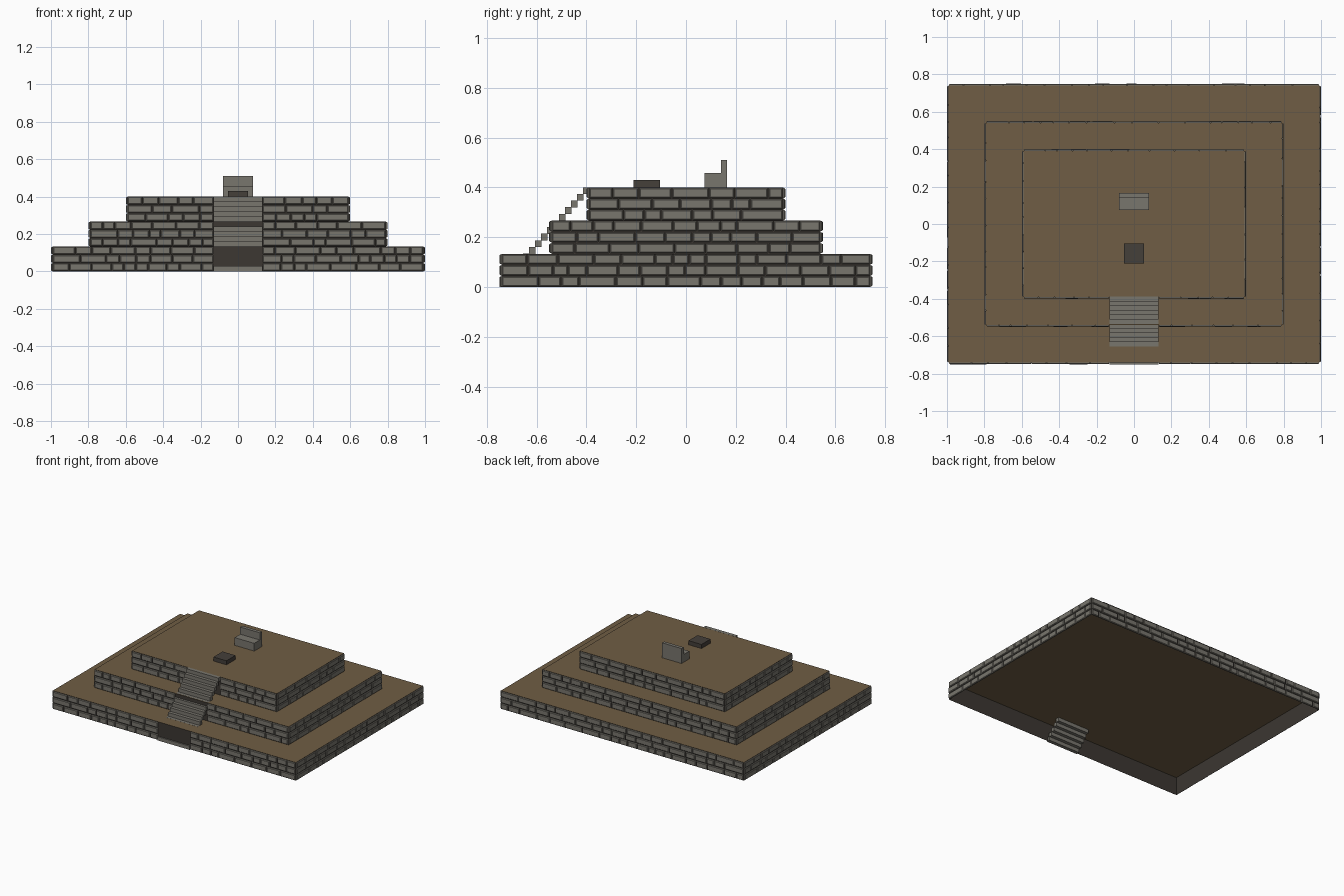
import bpy, bmesh, random
from mathutils import Vector

random.seed(7)
if "Cube" in bpy.data.objects:
    bpy.data.objects.remove(bpy.data.objects["Cube"])


def material(name, rgb):
    mat = bpy.data.materials.new(name)
    mat.use_nodes = True
    mat.diffuse_color = (*rgb, 1)
    mat.node_tree.nodes["Principled BSDF"].inputs["Base Color"].default_value = (*rgb, 1)
    return mat


stone = material("grey_stone", (0.19, 0.18, 0.155))
mortar = material("dark_mortar", (0.045, 0.038, 0.032))
earth = material("brown_earth", (0.16, 0.11, 0.058))
slab = material("dark_slab", (0.058, 0.05, 0.042))


def finish(name, bm, *mats):
    mesh = bpy.data.meshes.new(name)
    bm.to_mesh(mesh)
    bm.free()
    for mat in mats:
        mesh.materials.append(mat)
    obj = bpy.data.objects.new(name, mesh)
    bpy.context.collection.objects.link(obj)
    return obj


def add_box(bm, lo, hi):
    lo, hi = Vector(lo), Vector(hi)
    verts = bmesh.ops.create_cube(bm, size=1)["verts"]
    for v in verts:
        v.co = (lo + hi) / 2 + v.co * (hi - lo)
    return verts


RISE = 0.4 / 15
TIER = 0.4 / 3
STAIR = 0.13
DEPTH = 0.009
GAP = 0.0025


# Terrace core: dark walls, earth top, open underneath
def core(name, hx, hy, z):
    bm = bmesh.new()
    add_box(bm, (-hx, -hy, z), (hx, hy, z + TIER))
    bm.normal_update()
    bmesh.ops.delete(bm, geom=[f for f in bm.faces if f.normal.z < -0.5], context="FACES_ONLY")
    for f in bm.faces:
        f.material_index = int(f.normal.z > 0.5)
    finish(name, bm, mortar, earth)


# One chamfered stone standing out of a wall
def add_brick(bm, place, a, b, z0, z1):
    depth = DEPTH - random.uniform(0, 0.002)
    rings = []
    for inset, out in ((0, 0), (0, depth * 0.5), (0.004, depth)):
        corners = ((a + inset, z0 + inset), (b - inset, z0 + inset),
                   (b - inset, z1 - inset), (a + inset, z1 - inset))
        rings.append([bm.verts.new(place(u, out, z)) for u, z in corners])
    for low, high in zip(rings, rings[1:]):
        for i in range(4):
            j = (i + 1) % 4
            bm.faces.new((low[i], low[j], high[j], high[i]))
    bm.faces.new(rings[-1])


# Courses of stones of uneven length along a stretch of wall
def courses(bm, place, start, end, z, rows=3):
    height = TIER / rows
    for row in range(rows):
        u = start
        while u < end - 0.001:
            nxt = u + random.uniform(0.06, 0.15)
            if end - nxt < 0.05:
                nxt = end
            add_brick(bm, place, u + GAP, nxt - GAP,
                      z + row * height + GAP, z + (row + 1) * height - GAP)
            u = nxt


tiers = (("lower", 1.0, 0.75), ("middle", 0.8, 0.55), ("upper", 0.6, 0.4))
for level, (label, hx, hy) in enumerate(tiers):
    z = level * TIER
    wx, wy = hx - DEPTH, hy - DEPTH
    core(label + "_terrace", wx, wy, z)
    bm = bmesh.new()
    front = lambda u, d, h: (u, -wy - d, h)
    courses(bm, front, -wx, -STAIR, z)
    courses(bm, front, STAIR, wx, z)
    courses(bm, lambda u, d, h: (-u, wy + d, h), -wx, wx, z)
    courses(bm, lambda u, d, h: (wx + d, u, h), -wy, wy, z)
    courses(bm, lambda u, d, h: (-wx - d, -u, h), -wy, wy, z)
    finish(label + "_wall_stones", bm, stone)

# Staircase of separate treads, sunk through the terraces
bm = bmesh.new()
for i in range(15):
    y = -0.75 + i * 0.024
    add_box(bm, (-STAIR, y, i * RISE), (STAIR, y + 0.026, (i + 1) * RISE + 0.0005))
finish("staircase", bm, stone)

# Seat with a back rest
bm = bmesh.new()
add_box(bm, (-0.08, 0.075, 0.4), (0.08, 0.165, 0.457))
add_box(bm, (-0.08, 0.14, 0.457), (0.08, 0.165, 0.51))
finish("seat", bm, stone)

# Low dark altar
bm = bmesh.new()
add_box(bm, (-0.053, -0.21, 0.4), (0.053, -0.105, 0.43))
finish("altar", bm, slab)
